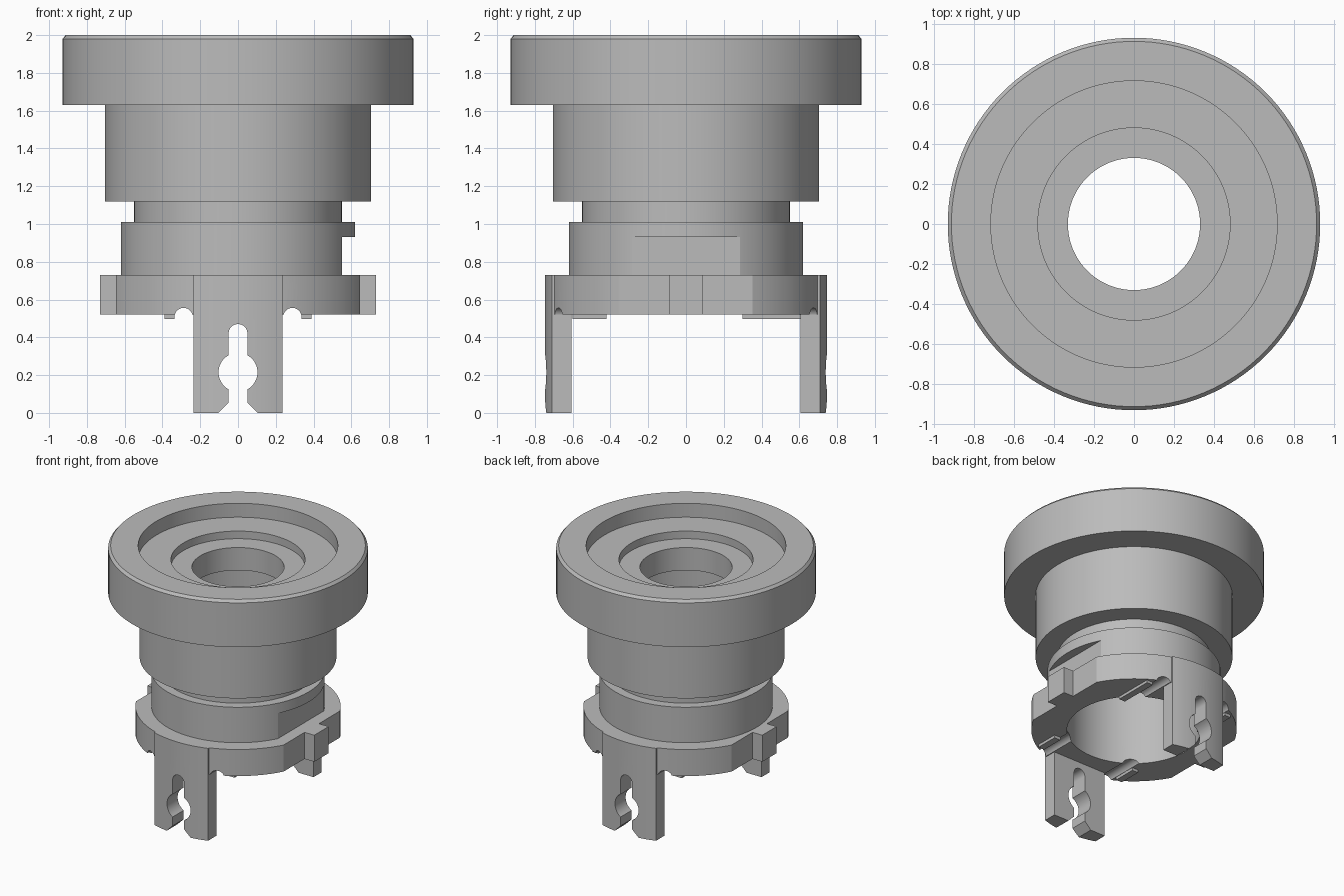
import bpy, bmesh
from math import sin, cos, pi, asin

cube = bpy.data.objects.get("Cube")
if cube:
    bpy.data.objects.remove(cube, do_unlink=True)

grey = bpy.data.materials.new("plain grey")
grey.use_nodes = True
grey.diffuse_color = (0.5, 0.5, 0.5, 1)
grey.node_tree.nodes["Principled BSDF"].inputs["Base Color"].default_value = (0.5, 0.5, 0.5, 1)


def make(name, bm):
    bmesh.ops.recalc_face_normals(bm, faces=bm.faces)
    mesh = bpy.data.meshes.new(name)
    bm.to_mesh(mesh)
    bm.free()
    mesh.materials.append(grey)
    ob = bpy.data.objects.new(name, mesh)
    bpy.context.collection.objects.link(ob)
    return ob


def lathe(name, profile, n=128):
    """Revolve a closed (radius, height) outline around z."""
    bm = bmesh.new()
    rings = [[bm.verts.new((r * cos(2 * pi * i / n), r * sin(2 * pi * i / n), z))
              for i in range(n)] for r, z in profile]
    for a, b in zip(rings, rings[1:] + rings[:1]):
        for i in range(n):
            j = (i + 1) % n
            bm.faces.new((a[i], a[j], b[j], b[i]))
    return make(name, bm)


def box(name, x, y, z):
    bm = bmesh.new()
    bmesh.ops.create_cube(bm, size=1)
    for v in bm.verts:
        for k, (lo, hi) in enumerate((x, y, z)):
            v.co[k] = hi if v.co[k] > 0 else lo
    return make(name, bm)


def prism(name, pts, axis, lo, hi):
    """Extrude an outline along z (outline in x, y) or along y (outline in x, z)."""
    bm = bmesh.new()
    put = (lambda p, d: (p[0], p[1], d)) if axis == "z" else (lambda p, d: (p[0], d, p[1]))
    a = [bm.verts.new(put(p, lo)) for p in pts]
    b = [bm.verts.new(put(p, hi)) for p in pts]
    bm.faces.new(a)
    bm.faces.new(b)
    for i in range(len(pts)):
        j = (i + 1) % len(pts)
        bm.faces.new((a[i], a[j], b[j], b[i]))
    return make(name, bm)


def arc(cx, cz, r, start, end, n):
    return [(cx + r * cos(start + (end - start) * i / n),
             cz + r * sin(start + (end - start) * i / n)) for i in range(n + 1)]


def cut(ob, cutters):
    """Subtract the cutters for good and throw them away."""
    for c in cutters:
        mod = ob.modifiers.new("cut", "BOOLEAN")
        mod.operation, mod.solver, mod.object = "DIFFERENCE", "EXACT", c
    bpy.context.view_layer.update()
    done = ob.evaluated_get(bpy.context.evaluated_depsgraph_get())
    mesh = bpy.data.meshes.new_from_object(done)
    ob.modifiers.clear()
    ob.data = mesh
    for c in cutters:
        bpy.data.objects.remove(c, do_unlink=True)


# Stepped hollow body with a recessed top and a side notch
BORE = 0.48
body = lathe("stepped_body", [
    (BORE, 0.73), (0.62, 0.73), (0.62, 1.01), (0.55, 1.01), (0.55, 1.12),
    (0.705, 1.12), (0.705, 1.63), (0.93, 1.63), (0.93, 1.98), (0.912, 2.0),
    (0.715, 2.0), (0.715, 1.89), (BORE, 1.89), (BORE, 1.83),
    (0.33, 1.83), (0.33, 1.65), (BORE, 1.65)])
cut(body, [box("notch_cutter", (0.55, 0.8), (-0.5, 0.5), (0.6, 0.93))])

# Lower flange with two flat sides and grooves beside the legs
flange = lathe("lower_flange", [(BORE, 0.52), (0.735, 0.52), (0.735, 0.73), (BORE, 0.73)])
cutters = []
for s in (-1, 1):
    cutters.append(box("flat_cutter", sorted((s * 0.645, s)), (-1, 1), (0.4, 0.9)))
    cutters.append(prism("groove_cutter", arc(s * 0.288, 0.508, 0.048, 0, 2 * pi, 32)[:-1],
                         "y", -1, 1))
cut(flange, cutters)
parts = [body, flange]

# Side tabs and small ribs under the flange
for s, side in ((1, "left"), (-1, "right")):
    parts.append(box(side + "_tab", sorted((s * 0.63, s * 0.73)), (-0.09, 0.09), (0.52, 0.73)))
    ribx = sorted((s * 0.337, s * 0.39))
    parts.append(box(side + "_front_rib", ribx, (-0.6, -0.42), (0.498, 0.53)))
    parts.append(box(side + "_back_rib", ribx, (0.3, 0.61), (0.498, 0.53)))

# Clip legs: curved outside, flat inside, with a keyhole slot open at the foot
W, R = 0.235, 0.747
half = asin(W / R)
t = asin(0.05 / 0.103)
right_side = [(0.115, -0.01), (0.05, 0.055)] + arc(0, 0.215, 0.103, t - pi / 2, pi / 2 - t, 20)
keyhole = (right_side + arc(0, 0.42, 0.05, 0, pi, 20)
           + [(-x, z) for x, z in reversed(right_side)])
for s, side in ((-1, "front"), (1, "back")):
    mid = s * pi / 2
    outline = arc(0, 0, R, mid - half, mid + half, 16) + [(-s * W, s * 0.607), (s * W, s * 0.607)]
    leg = prism(side + "_leg", outline, "z", 0, 0.73)
    cut(leg, [prism("keyhole_cutter", keyhole, "y", -1, 1)])
    parts.append(leg)

# Smooth the round walls, keep the edges crisp
bpy.ops.object.select_all(action="DESELECT")
for ob in parts:
    ob.select_set(True)
bpy.context.view_layer.objects.active = body
bpy.ops.object.shade_smooth_by_angle(angle=0.4)
